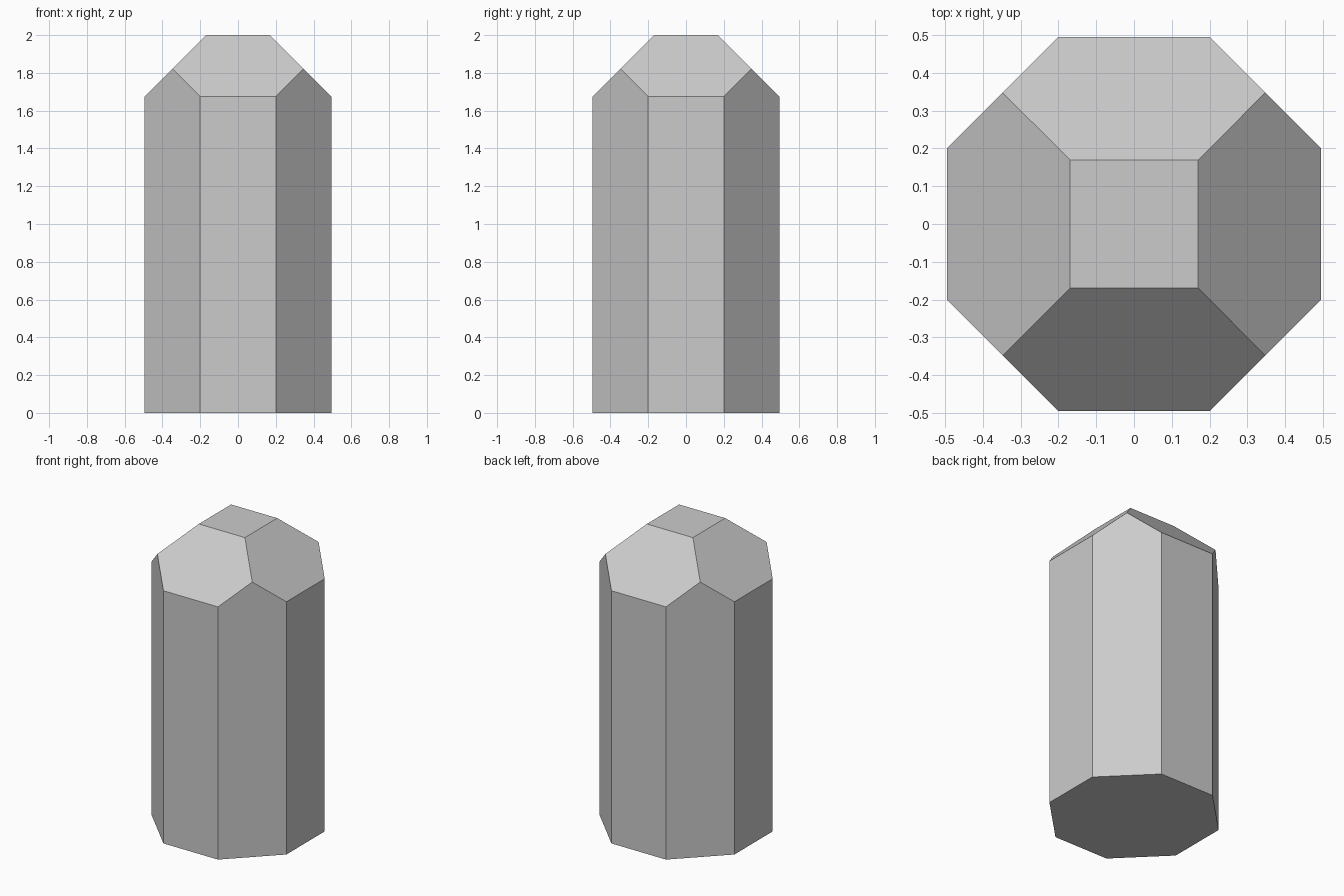
import bpy, bmesh
from mathutils import Vector

if "Cube" in bpy.data.objects:
    bpy.data.objects.remove(bpy.data.objects["Cube"])

HALF, SIDE = 0.495, 0.20      # half width, half length of an axis-facing side
HEIGHT, CAP = 2.0, 0.169      # total height, half width of the flat top

bm = bmesh.new()

# Octagonal column
profile = [(SIDE, -HALF), (HALF, -SIDE), (HALF, SIDE), (SIDE, HALF),
           (-SIDE, HALF), (-HALF, SIDE), (-HALF, -SIDE), (-SIDE, -HALF)]
base = bm.faces.new([bm.verts.new((x, y, 0)) for x, y in profile])
top = bmesh.ops.extrude_face_region(bm, geom=[base], use_keep_orig=True)
bmesh.ops.translate(bm, vec=(0, 0, HEIGHT),
                    verts=[g for g in top["geom"] if isinstance(g, bmesh.types.BMVert)])

# Four 45 degree cuts form the faceted crown
for dx, dy in ((1, 0), (0, 1), (-1, 0), (0, -1)):
    cut = bmesh.ops.bisect_plane(
        bm, geom=bm.verts[:] + bm.edges[:] + bm.faces[:], dist=1e-5,
        plane_co=Vector((dx * CAP, dy * CAP, HEIGHT)),
        plane_no=Vector((dx, dy, 1)).normalized(), clear_outer=True)
    rim = [g for g in cut["geom_cut"] if isinstance(g, bmesh.types.BMEdge)]
    bmesh.ops.edgeloop_fill(bm, edges=rim)

bmesh.ops.recalc_face_normals(bm, faces=bm.faces[:])
mesh = bpy.data.meshes.new("faceted_column")
bm.to_mesh(mesh)
bm.free()
bpy.context.collection.objects.link(bpy.data.objects.new("faceted_column", mesh))
